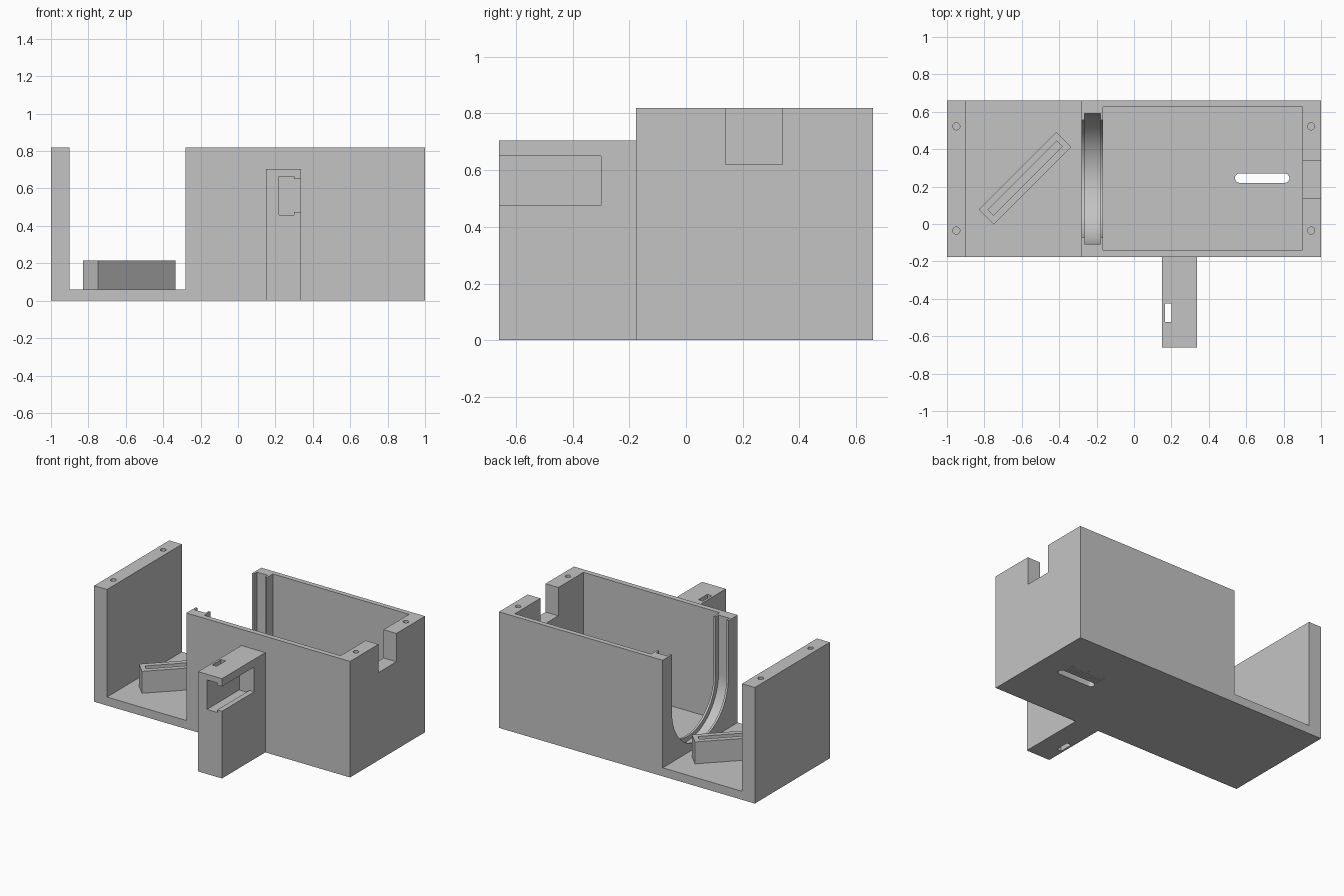
import bpy
import bmesh
from math import pi, cos, sin
from mathutils import Matrix

if "Cube" in bpy.data.objects:
    bpy.data.objects.remove(bpy.data.objects["Cube"], do_unlink=True)

grey = bpy.data.materials.new("plain grey")
grey.use_nodes = True
colour = (0.55, 0.55, 0.55, 1)
grey.diffuse_color = colour
grey.node_tree.nodes["Principled BSDF"].inputs["Base Color"].default_value = colour


def extrude(name, outline, depth, matrix=Matrix()):
    """Prism: flat outline in local XY pushed along local Z."""
    bm = bmesh.new()
    face = bm.faces.new([bm.verts.new((a, b, 0)) for a, b in outline])
    moved = bmesh.ops.extrude_face_region(bm, geom=[face])["geom"]
    verts = [v for v in moved if isinstance(v, bmesh.types.BMVert)]
    bmesh.ops.translate(bm, verts=verts, vec=(0, 0, depth))
    bmesh.ops.recalc_face_normals(bm, faces=bm.faces)
    bm.transform(matrix)
    mesh = bpy.data.meshes.new(name)
    bm.to_mesh(mesh)
    bm.free()
    mesh.materials.append(grey)
    obj = bpy.data.objects.new(name, mesh)
    bpy.context.collection.objects.link(obj)
    return obj


def box(name, x, y, z):
    outline = [(x[0], y[0]), (x[1], y[0]), (x[1], y[1]), (x[0], y[1])]
    return extrude(name, outline, z[1] - z[0], Matrix.Translation((0, 0, z[0])))


def arc(cx, cy, r, start, end, steps):
    angles = [start + (end - start) * i / steps for i in range(steps + 1)]
    return [(cx + r * cos(a), cy + r * sin(a)) for a in angles]


def cut(target, *cutters):
    for cutter in cutters:
        cutter.hide_render = True
        mod = target.modifiers.new("cut", "BOOLEAN")
        mod.operation = "DIFFERENCE"
        mod.solver = "EXACT"
        mod.object = cutter
        bpy.context.view_layer.objects.active = target
        bpy.ops.object.modifier_apply(modifier=mod.name)
        bpy.data.objects.remove(cutter, do_unlink=True)


FRONT, BACK, TOP, FLOOR = -0.177, 0.66, 0.82, 0.06
MID_Y = (FRONT + BACK) / 2

# Housing: open bay, deep cavity and cable notch
housing = box("housing", (-1, 1), (FRONT, BACK), (0, TOP))
cut(housing,
    box("bay", (-0.9, -0.28), (-1, 1), (FLOOR, 1)),
    box("cavity", (-0.165, 0.9), (-0.14, 0.625), (FLOOR, 1)),
    box("notch", (0.85, 1.1), (0.14, 0.34), (0.62, 1)))


# U-shaped opening with a wider groove for a round lens
def u_cutter(name, r, x0, x1):
    outline = [(MID_Y - r, 1)] + arc(MID_Y, 0.41, r, pi, 2 * pi, 48) + [(MID_Y + r, 1)]
    axes = Matrix(((0, 0, 1, x0), (1, 0, 0, 0), (0, 1, 0, 0), (0, 0, 0, 1)))
    return extrude(name, outline, x1 - x0, axes)


cut(housing,
    u_cutter("lens_opening", 0.315, -0.32, -0.12),
    u_cutter("lens_groove", 0.348, -0.265, -0.18))

# Screw holes in the end walls
for x in (-0.95, 0.947):
    for y in (-0.035, 0.522):
        hole = extrude("screw_hole", arc(x, y, 0.019, 0, 2 * pi * 23 / 24, 23), 0.3,
                       Matrix.Translation((0, 0, 0.66)))
        cut(housing, hole)

# Rounded slot through the floor, with shallow scale marks underneath
slot = arc(0.806, 0.245, 0.025, -pi / 2, pi / 2, 12) + arc(0.565, 0.245, 0.025, pi / 2, 3 * pi / 2, 12)
cut(housing, extrude("floor_slot", slot, 0.3, Matrix.Translation((0, 0, -0.1))))
for i in range(11):
    x = 0.55 + i * 0.025
    length = 0.08 if i % 5 == 0 else 0.055
    cut(housing, box("scale_mark", (x, x + 0.004), (0.285, 0.285 + length), (-0.01, 0.006)))

# Diagonal mirror holder with a slot along its top
holder = box("mirror_holder", (-0.293, 0.293), (-0.057, 0.057), (FLOOR - 0.005, 0.215))
cut(holder, box("mirror_slot", (-0.26, 0.26), (-0.021, 0.021), (0.09, 0.3)))
holder.data.transform(Matrix.Translation((-0.582, 0.245, 0)) @ Matrix.Rotation(pi / 4, 4, "Z"))

# Side arm with a lipped pocket and a vertical strap slot
arm = box("side_arm", (0.15, 0.337), (-0.66, FRONT), (0, 0.705))
cut(arm,
    box("pocket", (0.22, 0.3), (-0.8, -0.3), (0.457, 0.665)),
    box("pocket_mouth", (0.28, 0.5), (-0.8, -0.3), (0.475, 0.65)),
    box("strap_slot", (0.165, 0.2), (-0.525, -0.425), (-0.1, 0.9)))

# Smooth curved walls, keep corners sharp
bpy.ops.object.select_all(action="DESELECT")
for obj in (housing, holder, arm):
    obj.select_set(True)
bpy.context.view_layer.objects.active = housing
bpy.ops.object.shade_smooth_by_angle(angle=pi / 6)
